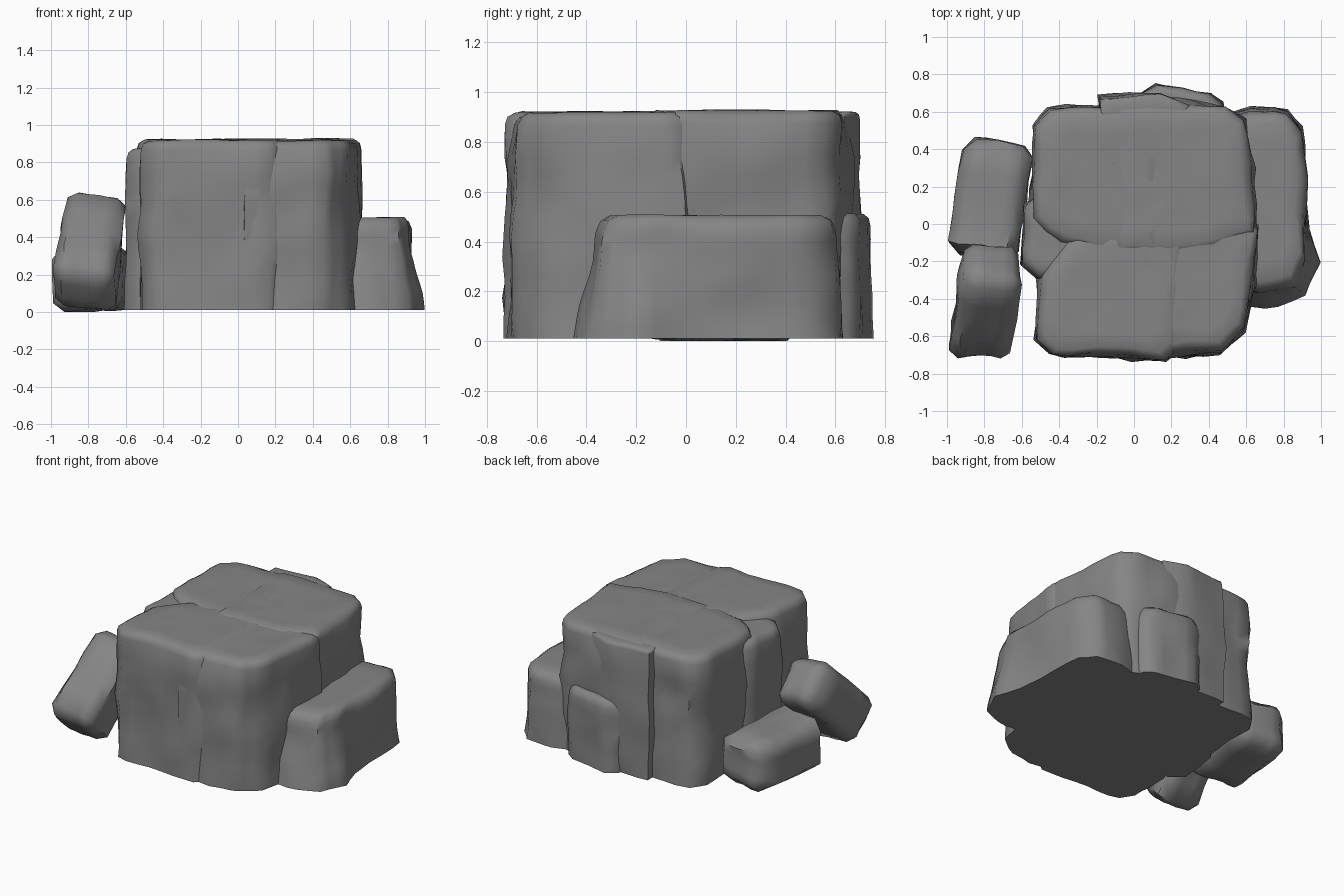
import bpy, bmesh, math
from mathutils import Vector, Matrix, noise

if "Cube" in bpy.data.objects:
    bpy.data.objects.remove(bpy.data.objects["Cube"])

stone = bpy.data.materials.new("grey stone")
stone.diffuse_color = (0.235, 0.235, 0.235, 1)
stone.use_nodes = True
stone.node_tree.nodes["Principled BSDF"].inputs["Base Color"].default_value = stone.diffuse_color
FLOOR = 0.01


def finish(name, bm, angle=55):
    bmesh.ops.recalc_face_normals(bm, faces=bm.faces)
    me = bpy.data.meshes.new(name)
    bm.to_mesh(me)
    bm.free()
    me.materials.append(stone)
    me.shade_smooth()
    me.set_sharp_from_angle(angle=math.radians(angle))
    ob = bpy.data.objects.new(name, me)
    bpy.context.collection.objects.link(ob)
    return ob


def weather(p, amount, seed):
    """Rough chiselled offset, stretched vertically."""
    q = Vector((p.x * 4.5, p.y * 4.5, p.z * 3.2)) + Vector((seed * 7.3, seed * 3.1, seed))
    return noise.noise_vector(q) * amount + noise.noise_vector(q * 2.1) * amount * 0.6


def resample(pts, counts):
    out = []
    for i, n in enumerate(counts):
        a, b = Vector(pts[i]), Vector(pts[(i + 1) % len(pts)])
        out += [a.lerp(b, k / n) for k in range(n)]
    return out


def slab(name, base, top_z, top=None, rim=0.05, rough=0.026, seed=1, tilt=(0, 0)):
    """Upright rock: outline at the ground blended to an outline at the top."""
    top = top or base
    counts = [max(1, round((Vector(base[(i + 1) % len(base)]) - Vector(p)).length / 0.08))
              for i, p in enumerate(base)]
    lo, hi = resample(base, counts), resample(top, counts)
    centre = sum(hi, Vector((0, 0))) / len(hi)
    h = top_z - FLOOR
    levels = [(f, 0, 1) for f in (0, 0.09, 0.18, 0.27, 0.36, 0.45, 0.54, 0.63, 0.72, 0.8)]
    levels += [(1 - rim / h, 0.004, 1), (1 - rim * 0.35 / h, rim * 0.35, 1), (1, rim, 1),
               (1, rim, 0.75), (1, rim, 0.5), (1, rim, 0.25)]
    bm = bmesh.new()
    rings = []
    for f, inset, s in levels:
        ring = []
        for a, b in zip(lo, hi):
            p = a.lerp(b, min(f * 1.5, 1))
            p = p + (centre - p).normalized() * inset
            p = centre + (p - centre) * s
            v = Vector((p.x, p.y, FLOOR + h * f))
            d = weather(v, rough, seed)
            z = v.z
            if f > 0.8:
                z += d.z * 0.3 + (p.x - centre.x) * tilt[0] + (p.y - centre.y) * tilt[1]
            ring.append(bm.verts.new((v.x + d.x, v.y + d.y, z)))
        rings.append(ring)
    n = len(lo)
    for r0, r1 in zip(rings, rings[1:]):
        for i in range(n):
            j = (i + 1) % n
            bm.faces.new((r0[i], r0[j], r1[j], r1[i]))
    bm.faces.new(rings[0][::-1])
    bm.faces.new(rings[-1])
    return finish(name, bm)


def boulder(name, size, centre, rot, seed, chamfer=0.06):
    """Loose block: chamfered box, roughened, turned and cut off at the ground."""
    bm = bmesh.new()
    bmesh.ops.create_cube(bm, size=1, matrix=Matrix.Diagonal((*size, 1)))
    bmesh.ops.bevel(bm, geom=bm.edges[:], offset=chamfer, segments=1, affect='EDGES')
    bmesh.ops.subdivide_edges(bm, edges=[e for e in bm.edges if e.calc_length() > 0.1],
                              cuts=3, use_grid_fill=True)
    m = Matrix.Translation(centre)
    for axis, deg in rot:
        m = m @ Matrix.Rotation(math.radians(deg), 4, axis)
    for v in bm.verts:
        v.co += weather(v.co, 0.022, seed)
        v.co = m @ v.co
        v.co.z = max(v.co.z, 0.0)
    return finish(name, bm, 50)


# Front mass: two columns meeting at a shallow vertical crack
slab("front_left_column",
     [(-0.51, -0.3), (-0.515, -0.62), (-0.44, -0.69), (-0.1, -0.715), (0.16, -0.73),
      (0.25, -0.66), (0.28, -0.02), (-0.3, 0.02), (-0.45, -0.2)], 0.92, seed=2)
slab("front_right_column",
     [(0.04, -0.715), (0.44, -0.705), (0.60, -0.58), (0.64, -0.32), (0.66, -0.02),
      (0.5, 0.08), (0.0, 0.02)], 0.918,
     [(0.04, -0.70), (0.46, -0.685), (0.58, -0.55), (0.64, -0.32), (0.66, -0.02),
      (0.5, 0.08), (0.0, 0.02)], seed=3)

# Rear mass
slab("rear_left_column",
     [(-0.54, 0.02), (-0.4, -0.1), (-0.2, -0.16), (0.15, -0.16), (0.15, 0.6), (-0.18, 0.62),
      (-0.45, 0.61), (-0.53, 0.52)], 0.922, seed=5)
slab("rear_right_column",
     [(-0.1, -0.16), (0.35, -0.16), (0.65, -0.06), (0.64, 0.3), (0.59, 0.56), (0.5, 0.62),
      (0.15, 0.67), (-0.1, 0.64)], 0.925, seed=8)
slab("rear_step", [(-0.18, 0.3), (0.2, 0.3), (0.3, 0.64), (0.14, 0.695), (-0.18, 0.68)], 0.92,
     rim=0.025, rough=0.018, seed=9)
slab("rear_low_block",
     [(0.02, 0.55), (0.5, 0.5), (0.47, 0.65), (0.41, 0.70), (0.12, 0.745), (0.04, 0.7)],
     0.51, rim=0.05, rough=0.016, seed=11)

# Left shoulder sloping up to the top
slab("left_shoulder",
     [(-0.6, -0.22), (-0.52, -0.29), (-0.2, -0.3), (-0.2, 0.15), (-0.5, 0.17), (-0.585, 0.1)],
     0.89, seed=13, tilt=(0.1, 0), rough=0.016)

# Right ledge with a flared foot
slab("right_ledge",
     [(0.45, -0.44), (0.7, -0.46), (0.9, -0.39), (1.0, -0.2), (0.93, -0.02), (0.92, 0.25),
      (0.90, 0.52), (0.82, 0.61), (0.62, 0.64), (0.45, 0.58)], 0.505,
     [(0.45, -0.34), (0.68, -0.37), (0.86, -0.33), (0.92, -0.2), (0.92, -0.02), (0.92, 0.25),
      (0.89, 0.5), (0.81, 0.59), (0.62, 0.61), (0.45, 0.56)], rim=0.06, rough=0.018, seed=17)

# Loose rocks on the left
boulder("leaning_rock", (0.32, 0.63, 0.32), (-0.79, -0.42, 0.325),
        [('Z', -10), ('X', 45), ('Y', 9)], 4, 0.05)
boulder("lying_rock", (0.38, 0.63, 0.35), (-0.77, 0.13, 0.175),
        [('Z', -8), ('Y', -4)], 6, 0.06)
